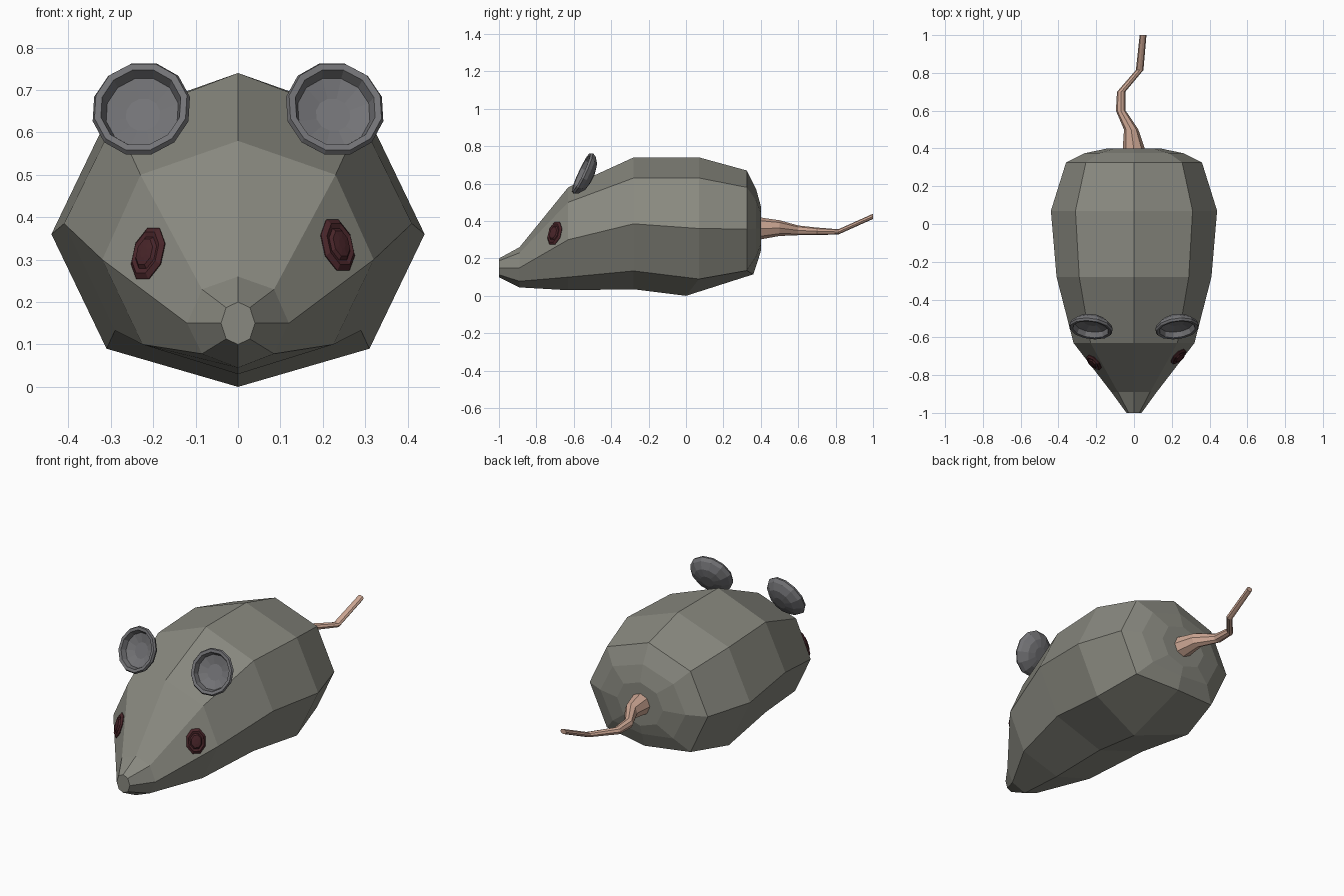
import bpy, bmesh
from math import sin, cos, pi
from mathutils import Vector

if "Cube" in bpy.data.objects:
    bpy.data.objects.remove(bpy.data.objects["Cube"])


def loft(name, rings, color):
    """Skin a list of equal-sized point rings and cap both ends."""
    bm = bmesh.new()
    loops = [[bm.verts.new(p) for p in ring] for ring in rings]
    n = len(loops[0])
    for a, b in zip(loops, loops[1:]):
        for i in range(n):
            j = (i + 1) % n
            bm.faces.new((a[i], a[j], b[j], b[i]))
    bm.faces.new(loops[0])
    bm.faces.new(loops[-1])
    bmesh.ops.recalc_face_normals(bm, faces=bm.faces)
    me = bpy.data.meshes.new(name)
    bm.to_mesh(me)
    bm.free()
    ob = bpy.data.objects.new(name, me)
    bpy.context.collection.objects.link(ob)
    mat = bpy.data.materials.get(color[0]) or bpy.data.materials.new(color[0])
    mat.diffuse_color = (*color[1], 1)
    mat.use_nodes = True
    mat.node_tree.nodes["Principled BSDF"].inputs["Base Color"].default_value = mat.diffuse_color
    me.materials.append(mat)
    return ob


def dish(name, center, normal, ru, rv, profile, sides, color):
    """Elliptical lathe around a normal; profile holds (radius factor, height)."""
    n = Vector(normal).normalized()
    u = Vector((0, 0, 1)).cross(n).normalized()
    v = n.cross(u)
    rings = []
    for f, h in profile:
        rings.append([Vector(center) + n * h
                      + u * ru * f * cos(2 * pi * (i + .5) / sides)
                      + v * rv * f * sin(2 * pi * (i + .5) / sides)
                      for i in range(sides)])
    return loft(name, rings, color)


FUR = ("fur", (.25, .25, .215))
EAR = ("ear_skin", (.17, .17, .18))
EYE = ("eye_red", (.065, .018, .022))
TAIL = ("tail_skin", (.60, .38, .29))

# Body sections: y, y of bottom point, top z, upper xz, side xz, lower xz, bottom z
sections = [
    (-1.00, -1.00, .20, (.028, .187), (.04, .15), (.028, .113), .10),
    (-.89, -.89, .26, (.085, .23), (.12, .15), (.085, .078), .045),
    (-.63, -.63, .58, (.23, .50), (.32, .30), (.225, .10), .03),
    (-.28, -.28, .74, (.29, .63), (.41, .385), (.29, .133), .035),
    (.07, .00, .74, (.31, .63), (.44, .36), (.31, .09), .0),
    (.325, .36, .67, (.255, .58), (.36, .357), (.255, .135), .115),
    (.375, .385, .57, (.185, .51), (.26, .36), (.185, .21), .19),
    (.40, .40, .48, (.10, .445), (.14, .36), (.10, .275), .24),
]
rings = []
for y, yb, top, up, side, low, bottom in sections:
    right = [(x, y, z) for x, z in (up, side, low)]
    left = [(-x, y, z) for x, y, z in reversed(right)]
    rings.append([(0, y, top)] + right + [(0, yb, bottom)] + left)
loft("body", rings, FUR)

# Tail path: x, y, z, horizontal radius, vertical radius
path = [(0, .39, .36, .06, .06), (-.015, .50, .362, .038, .042),
        (-.07, .60, .35, .026, .026), (-.068, .70, .345, .022, .02),
        (.03, .815, .342, .02, .014), (.048, 1.0, .425, .018, .014)]
loft("tail", [[(x + rx * cos(i * pi / 4), y, z + rz * sin(i * pi / 4)) for i in range(8)]
              for x, y, z, rx, rz in path], TAIL)

# Cupped ears, mirrored
ear_profile = [(.3, -.055), (.65, -.045), (.92, -.02), (1, .0), (.95, .012),
               (.82, .01), (.74, -.018), (.35, -.032)]
for s, side in ((-1, "left"), (1, "right")):
    dish("ear_" + side, (s * .228, -.55, .655), (s * .12, -.9, .42),
         .118, .122, ear_profile, 12, EAR)

# Eyes set on the slanted cheeks, slightly uneven
eye_profile = [(.9, -.012), (1, .004), (.8, .013), (.62, .010), (.5, .017), (.2, .019)]
for side, pos, nx in (("left", (-.21, -.731, .313), -.67), ("right", (.233, -.70, .333), .67)):
    dish("eye_" + side, pos, (nx, -.69, .30), .052, .068, eye_profile, 8, EYE)
